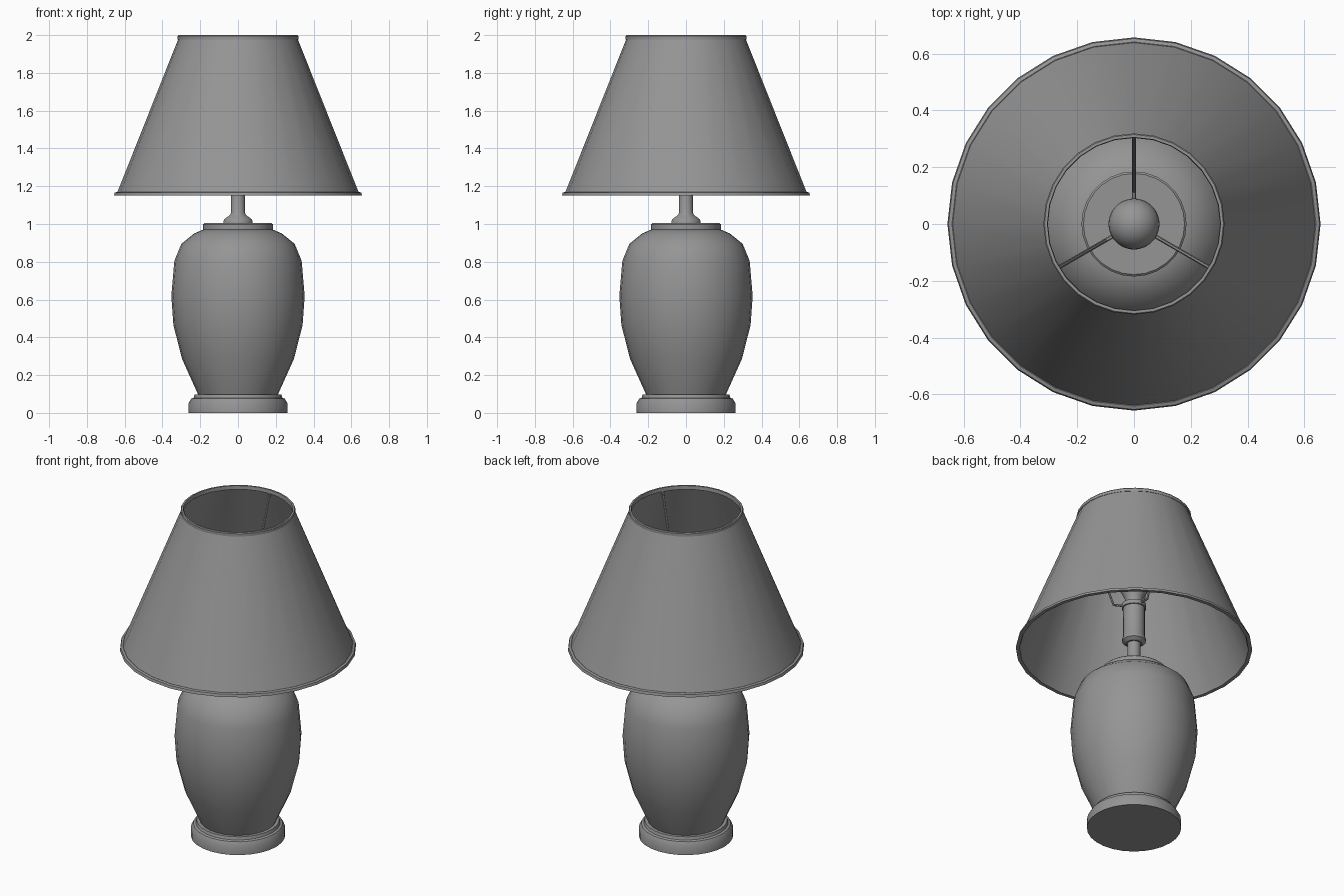
import bpy, math
from mathutils import Vector

cube = bpy.data.objects.get("Cube")
if cube:
    bpy.data.objects.remove(cube, do_unlink=True)

SIDES = 28

grey = bpy.data.materials.new("plain grey")
grey.use_nodes = True
GREY = (0.3, 0.3, 0.3, 1)
grey.diffuse_color = GREY
grey.node_tree.nodes["Principled BSDF"].inputs["Base Color"].default_value = GREY


def finish(obj, angle=35):
    """Give the part its colour and shading."""
    obj.data.materials.append(grey)
    bpy.ops.object.select_all(action="DESELECT")
    obj.select_set(True)
    bpy.context.view_layer.objects.active = obj
    bpy.ops.object.shade_smooth_by_angle(angle=math.radians(angle))
    return obj


def lathe(name, profile, closed=False, sides=SIDES):
    """Spin (radius, height) points, listed upwards on the outside, about z."""
    verts, rings, faces = [], [], []
    for r, z in profile:
        start = len(verts)
        count = sides if r > 0 else 1
        for i in range(count):
            a = math.tau * i / sides
            verts.append((r * math.cos(a), r * math.sin(a), z))
        rings.append([start + i % count for i in range(sides)])
    pairs = list(zip(rings, rings[1:]))
    if closed:
        pairs.append((rings[-1], rings[0]))
    for low, high in pairs:
        for i in range(sides):
            j = (i + 1) % sides
            quad = [low[i], low[j], high[j], high[i]]
            faces.append(list(dict.fromkeys(quad)))
    mesh = bpy.data.meshes.new(name)
    mesh.from_pydata(verts, [], faces)
    obj = bpy.data.objects.new(name, mesh)
    bpy.context.collection.objects.link(obj)
    return finish(obj)


# Foot and vase body
lathe("foot", [(0, 0), (.262, 0), (.262, .05), (.248, .075), (.235, .08),
               (.23, .097), (0, .097)])
lathe("vase_body", [(0, .09), (.208, .09), (.296, .285), (.342, .465),
                    (.353, .62), (.337, .805), (.3, .895), (.232, .95),
                    (.18, .972), (0, .972)])
lathe("vase_cap", [(0, .968), (.185, .968), (.185, .998), (.178, 1.004), (0, 1.004)])

# Stem, socket and bulb
lathe("stem", [(0, 1), (.078, 1), (.078, 1.015), (.068, 1.03), (.045, 1.045),
               (.036, 1.06), (.036, 1.2), (0, 1.2)])
lathe("socket", [(0, 1.18), (.045, 1.18), (.066, 1.195), (.066, 1.21),
                 (.06, 1.22), (.06, 1.43), (0, 1.43)])
bulb_top = [(.09 * math.cos(math.radians(a)), 1.57 + .09 * math.sin(math.radians(a)))
            for a in range(-30, 90, 15)]
lathe("bulb", [(0, 1.42), (.045, 1.42), (.05, 1.47)] + bulb_top + [(0, 1.66)])

# Hollow shade with a trim lip at each rim
lathe("shade", [(.642, 1.16), (.312, 1.99), (.305, 1.99), (.634, 1.16)], closed=True)
lathe("shade_bottom_trim", [(.636, 1.15), (.657, 1.15), (.653, 1.166),
                            (.641, 1.17), (.63, 1.166)], closed=True)
lathe("shade_top_trim", [(.307, 1.975), (.319, 1.978), (.319, 1.995),
                         (.315, 2), (.305, 2), (.303, 1.978)], closed=True)

# Three bent wires that carry the shade
lathe("wire_collar", [(0, 1.405), (.068, 1.405), (.068, 1.43), (0, 1.43)])
for n, degrees in enumerate((90, 210, 330)):
    a = math.radians(degrees)
    curve = bpy.data.curves.new("shade_wire", "CURVE")
    curve.dimensions = "3D"
    curve.bevel_depth = .007
    curve.bevel_resolution = 1
    curve.use_fill_caps = True
    spline = curve.splines.new("POLY")
    path = [(.05, 1.418), (.115, 1.418), (.309, 1.98)]
    spline.points.add(len(path) - 1)
    for point, (r, z) in zip(spline.points, path):
        point.co = (r * math.cos(a), r * math.sin(a), z, 1)
    wire = bpy.data.objects.new(f"shade_wire_{n + 1}", curve)
    bpy.context.collection.objects.link(wire)
    bpy.ops.object.select_all(action="DESELECT")
    wire.select_set(True)
    bpy.context.view_layer.objects.active = wire
    bpy.ops.object.convert(target="MESH")
    finish(bpy.context.object)
